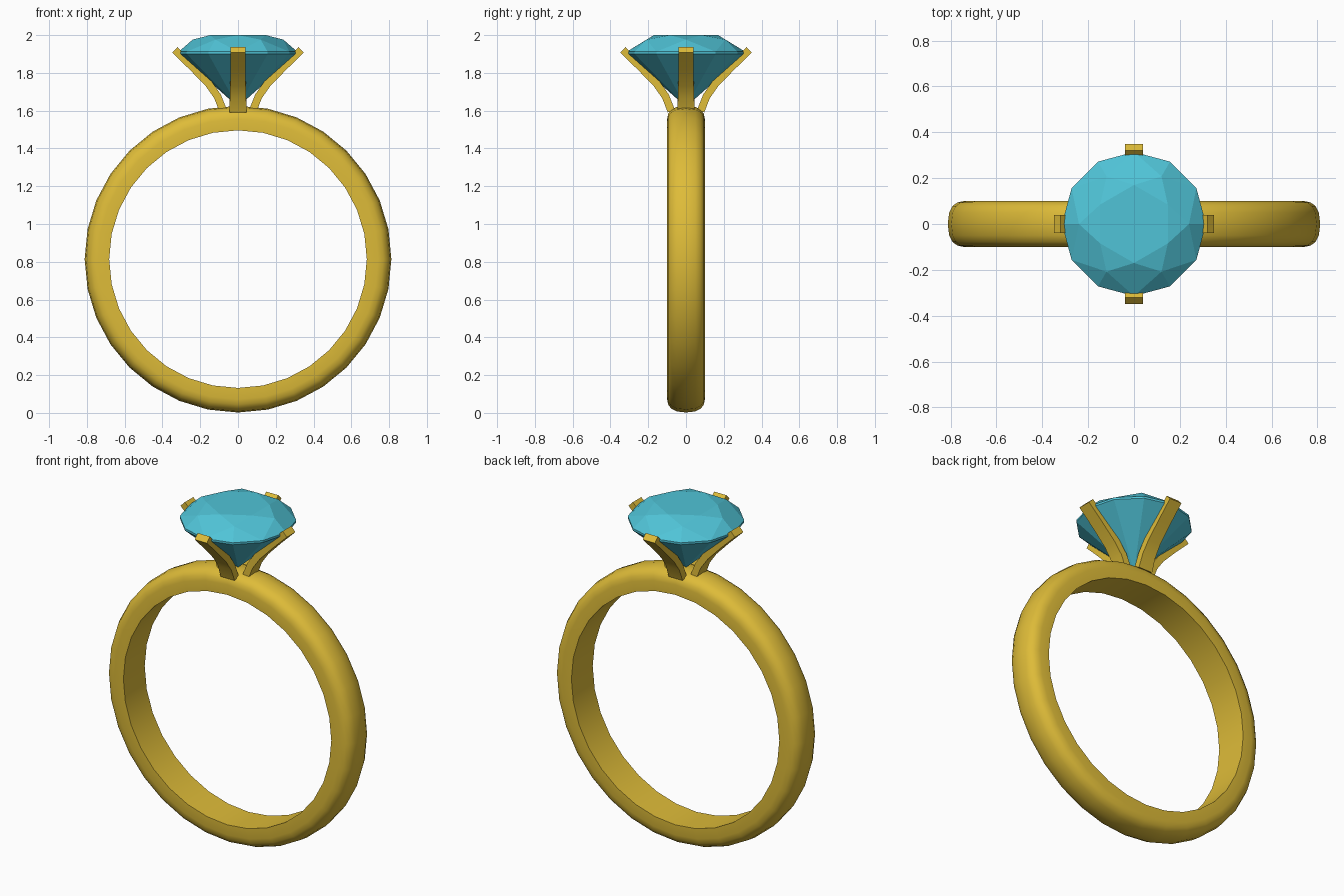
import bpy, bmesh, math
from mathutils import Vector

if "Cube" in bpy.data.objects:
    bpy.data.objects.remove(bpy.data.objects["Cube"])


def material(name, col):
    m = bpy.data.materials.new(name)
    m.diffuse_color = (*col, 1)
    m.use_nodes = True
    m.node_tree.nodes["Principled BSDF"].inputs["Base Color"].default_value = m.diffuse_color
    return m


gold = material("gold", (0.73, 0.50, 0.04))
teal = material("teal gem", (0.08, 0.55, 0.68))


def make(name, verts, faces, mat, smooth=None):
    bm = bmesh.new()
    vs = [bm.verts.new(v) for v in verts]
    for f in faces:
        bm.faces.new([vs[i] for i in f])
    bmesh.ops.recalc_face_normals(bm, faces=bm.faces)
    me = bpy.data.meshes.new(name)
    bm.to_mesh(me)
    bm.free()
    ob = bpy.data.objects.new(name, me)
    bpy.context.collection.objects.link(ob)
    me.materials.append(mat)
    if smooth:
        bpy.ops.object.select_all(action='DESELECT')
        ob.select_set(True)
        bpy.context.view_layer.objects.active = ob
        bpy.ops.object.shade_smooth_by_angle(angle=math.radians(smooth))
    return ob


def polar(r, deg, z):
    a = math.radians(deg)
    return (r * math.cos(a), r * math.sin(a), z)


# Band: flat inside, rounded outside profile (radius, y), swept in 32 steps
half = [(0.682, 0.10), (0.742, 0.10), (0.770, 0.094), (0.792, 0.078), (0.806, 0.050)]
profile = half + [(0.812, 0.0)] + [(r, -y) for r, y in reversed(half)]
n, p = 32, len(profile)
verts = [(r * math.sin(2 * math.pi * i / n), y, 0.814 - r * math.cos(2 * math.pi * i / n))
         for i in range(n) for r, y in profile]
faces = [(i * p + j, i * p + (j + 1) % p, (i + 1) % n * p + (j + 1) % p, (i + 1) % n * p + j)
         for i in range(n) for j in range(p)]
make("band", verts, faces, gold, 50)

# Gem: hexagonal table, star/kite crown, 12-sided girdle, pointed pavilion
verts = [polar(0.17, 30 + 60 * k, 2.0) for k in range(6)]        # table 0-5
verts += [polar(0.24, 60 * k, 1.976) for k in range(6)]          # crown 6-11
verts += [polar(0.314, 30 * k, 1.912) for k in range(12)]        # girdle top 12-23
verts += [polar(0.314, 30 * k, 1.900) for k in range(12)]        # girdle bottom 24-35
verts.append((0, 0, 1.62))                                       # tip 36
faces = [tuple(range(6))]
for k in range(6):
    m, m2 = 6 + k, 6 + (k + 1) % 6
    g0, g1, gp = 12 + 2 * k, 12 + 2 * k + 1, 12 + (2 * k - 1) % 12
    faces += [(k, (k - 1) % 6, m), (k, m, g1, m2), (m, g0, g1), (m, gp, g0)]
for k in range(12):
    k2 = (k + 1) % 12
    faces += [(12 + k, 24 + k, 24 + k2, 12 + k2), (24 + k, 36, 24 + k2)]
make("gem", verts, faces, teal)

# Prongs: curved strips along a path (radius, z, half width), one per side
path = [(0.335, 1.922, 0.040), (0.24, 1.830, 0.040), (0.155, 1.742, 0.041),
        (0.108, 1.675, 0.043), (0.078, 1.598, 0.046)]
for s, side in enumerate(["right", "back", "left", "front"]):
    a = s * math.pi / 2
    verts, faces = [], []
    for i, (r, z, w) in enumerate(path):
        b, c = path[max(i - 1, 0)], path[min(i + 1, len(path) - 1)]
        t = Vector((c[0] - b[0], c[1] - b[1])).normalized() * 0.02
        for sr, sw in ((1, 1), (1, -1), (-1, -1), (-1, 1)):
            rr, zz, y = r - t.y * sr, z + t.x * sr, w * sw
            verts.append((rr * math.cos(a) - y * math.sin(a),
                          rr * math.sin(a) + y * math.cos(a), zz))
    for i in range(len(path) - 1):
        for j in range(4):
            k = (j + 1) % 4
            faces.append((4 * i + j, 4 * i + k, 4 * i + 4 + k, 4 * i + 4 + j))
    e = 4 * (len(path) - 1)
    faces += [(0, 1, 2, 3), (e, e + 1, e + 2, e + 3)]
    make(side + "_prong", verts, faces, gold, 30)
